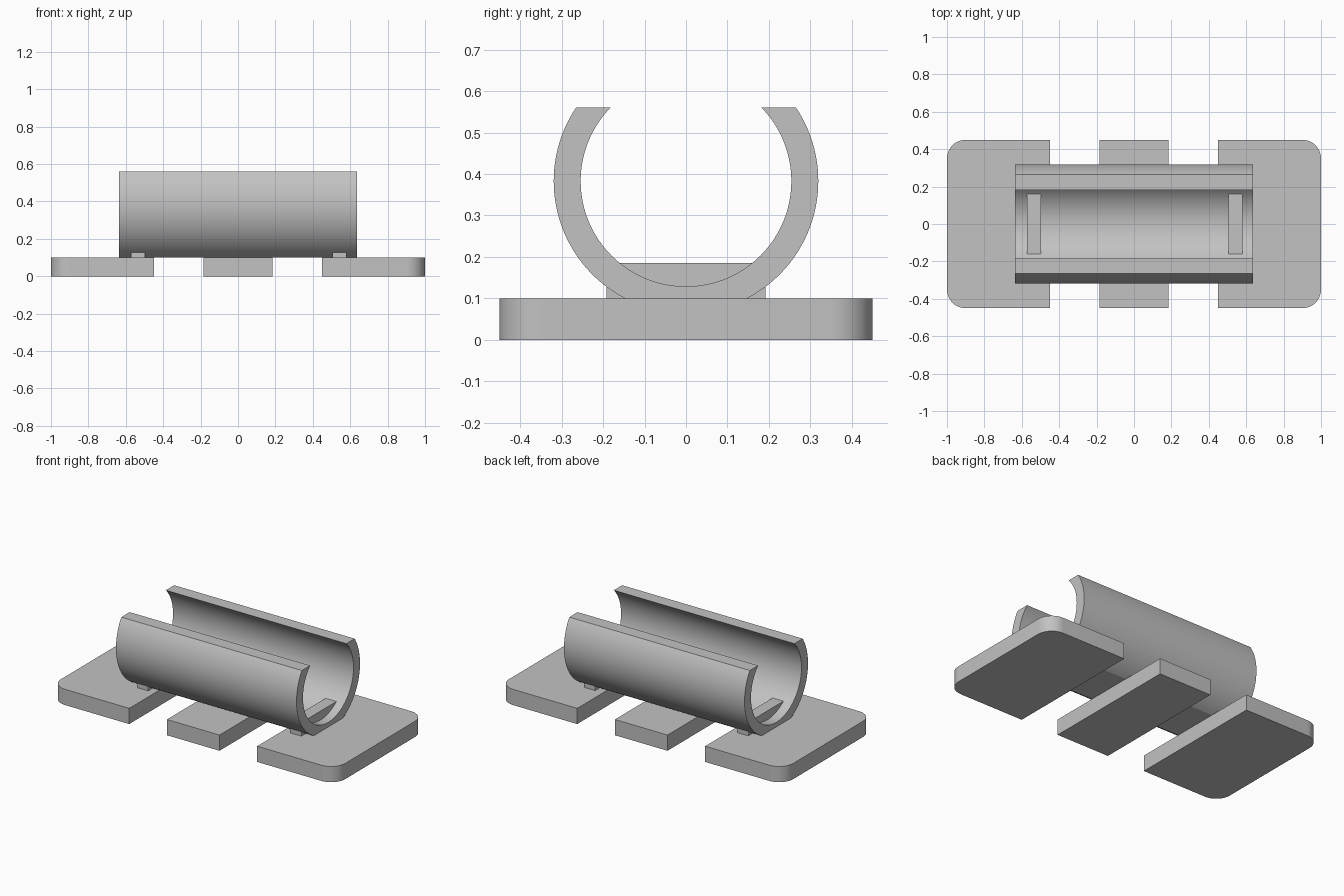
import bpy, bmesh, math

cube = bpy.data.objects.get("Cube")
if cube:
    bpy.data.objects.remove(cube, do_unlink=True)

# One plain grey for everything
grey = bpy.data.materials.new("light_grey")
grey.use_nodes = True
colour = (0.54, 0.54, 0.54, 1)
grey.diffuse_color = colour
grey.node_tree.nodes["Principled BSDF"].inputs["Base Color"].default_value = colour


def arc(cx, cy, radius, start, end, steps):
    """Points along a circular arc, angles in radians."""
    angles = [start + (end - start) * i / steps for i in range(steps + 1)]
    return [(cx + radius * math.cos(a), cy + radius * math.sin(a)) for a in angles]


def prism(name, outline, low, high, axis="z"):
    """Extrude an outline along z (outline in xy) or along x (outline in yz)."""
    place = (lambda u, v, w: (w, u, v)) if axis == "x" else (lambda u, v, w: (u, v, w))
    bm = bmesh.new()
    face = bm.faces.new([bm.verts.new(place(u, v, low)) for u, v in outline])
    extruded = bmesh.ops.extrude_face_region(bm, geom=[face])["geom"]
    moved = [g for g in extruded if isinstance(g, bmesh.types.BMVert)]
    bmesh.ops.translate(bm, verts=moved, vec=place(0, 0, high - low))
    bmesh.ops.recalc_face_normals(bm, faces=bm.faces)
    mesh = bpy.data.meshes.new(name)
    bm.to_mesh(mesh)
    bm.free()
    mesh.materials.append(grey)
    obj = bpy.data.objects.new(name, mesh)
    bpy.context.collection.objects.link(obj)
    bpy.ops.object.select_all(action="DESELECT")
    obj.select_set(True)
    bpy.context.view_layer.objects.active = obj
    bpy.ops.object.shade_smooth_by_angle(angle=math.radians(25))
    return obj


def rectangle(x0, x1, half_y):
    return [(x0, -half_y), (x1, -half_y), (x1, half_y), (x0, half_y)]


BASE = 0.1          # plate thickness
DEPTH = 0.45        # plate half depth
CORNER = 0.1        # plate corner radius

# Base plates: two end plates with rounded outer corners, one plain middle
end = [(0.45, -DEPTH)]
end += arc(1 - CORNER, -DEPTH + CORNER, CORNER, -math.pi / 2, 0, 12)
end += arc(1 - CORNER, DEPTH - CORNER, CORNER, 0, math.pi / 2, 12)
end += [(0.45, DEPTH)]
prism("left_base_plate", end, 0, BASE)
prism("right_base_plate", [(-x, y) for x, y in end], 0, BASE)
prism("middle_base_plate", rectangle(-0.185, 0.185, DEPTH), 0, BASE)

# Open-topped tube, trimmed flat along its top rims and its underside
CENTRE, OUTER, INNER, RIM = 0.383, 0.319, 0.254, 0.56
rim_out = math.asin((RIM - CENTRE) / OUTER)
rim_in = math.asin((RIM - CENTRE) / INNER)
foot = math.asin((BASE - CENTRE) / OUTER)
side = arc(0, CENTRE, OUTER, rim_out, foot, 40)
tube = side + [(-y, z) for y, z in reversed(side)]
tube += arc(0, CENTRE, INNER, -math.pi - rim_in, rim_in, 96)
prism("open_tube", tube, -0.635, 0.635, "x")

# Cross ribs locking the tube to the end plates
for name, x in (("left_rib", 0.542), ("right_rib", -0.535)):
    prism(name, rectangle(x - 0.038, x + 0.038, 0.192), BASE, 0.186)
